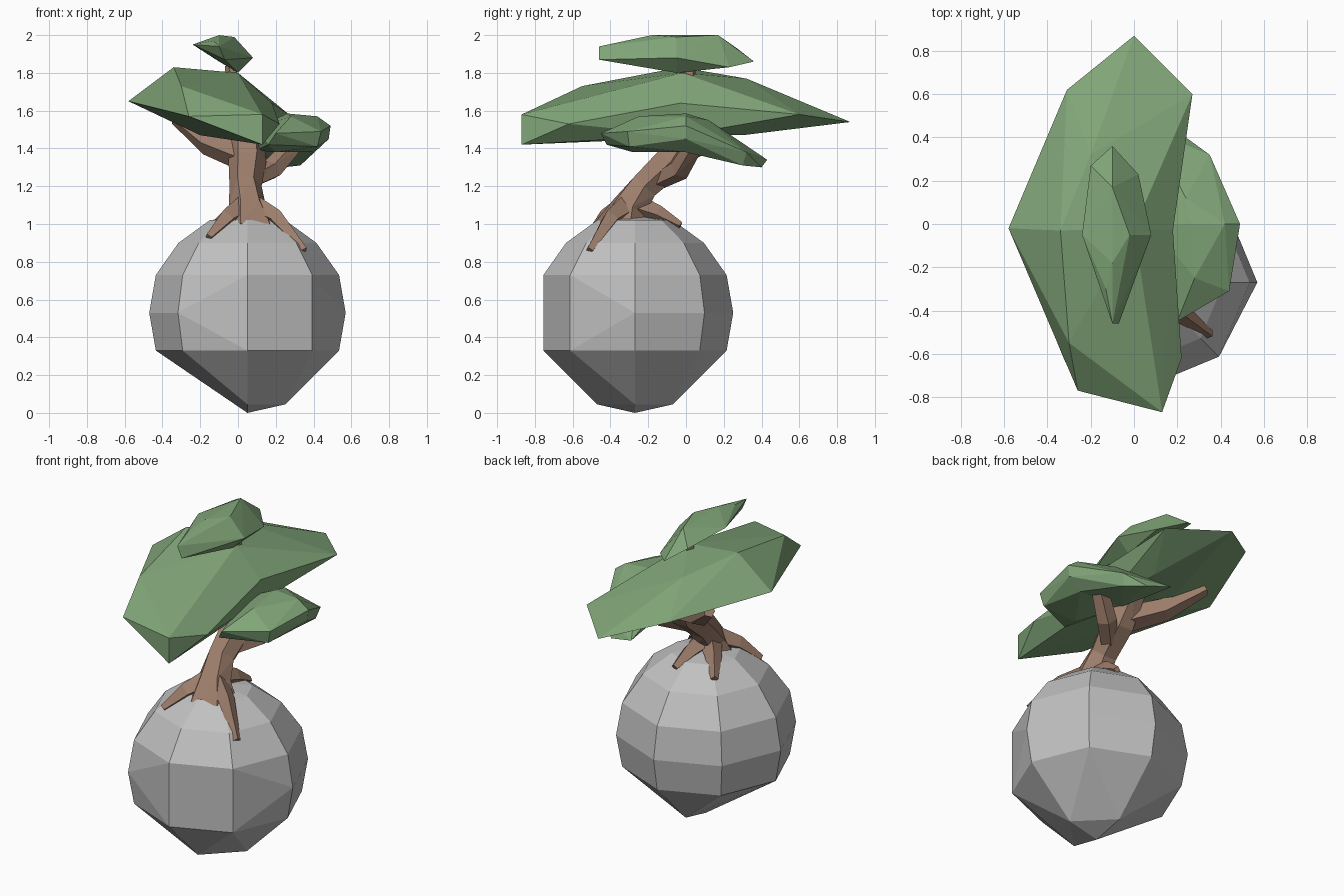
import bpy, bmesh
from math import cos, sin, pi
from mathutils import Vector

if "Cube" in bpy.data.objects:
    bpy.data.objects.remove(bpy.data.objects["Cube"], do_unlink=True)


def make_material(name, color):
    mat = bpy.data.materials.new(name)
    mat.use_nodes = True
    mat.diffuse_color = (*color, 1)
    mat.node_tree.nodes["Principled BSDF"].inputs["Base Color"].default_value = (*color, 1)
    return mat


leaf_green = make_material("leaf green", (.22, .38, .19))
bark_brown = make_material("bark brown", (.34, .21, .15))
stone_grey = make_material("stone grey", (.53, .53, .53))


def finish(bm, name, material):
    bmesh.ops.recalc_face_normals(bm, faces=bm.faces)
    mesh = bpy.data.meshes.new(name)
    bm.to_mesh(mesh)
    bm.free()
    mesh.materials.append(material)
    obj = bpy.data.objects.new(name, mesh)
    bpy.context.collection.objects.link(obj)
    return obj


def add_hull(bm, points):
    """Wrap a faceted convex skin around the points."""
    verts = [bm.verts.new(p) for p in points]
    result = bmesh.ops.convex_hull(bm, input=verts)
    loose = {g for g in result["geom_interior"] + result["geom_unused"]
             if isinstance(g, bmesh.types.BMVert)}
    bmesh.ops.delete(bm, geom=list(loose), context="VERTS")


def foliage(name, front, middle, back):
    """Two skins meeting at a shared middle section, so the sides may be waisted."""
    bm = bmesh.new()
    add_hull(bm, front + middle)
    add_hull(bm, middle + back)
    section = [Vector(p) for p in middle]

    def on_section(vert):
        return any((vert.co - p).length < .001 for p in section)

    inner = [f for f in bm.faces if all(on_section(v) for v in f.verts)]
    bmesh.ops.delete(bm, geom=inner, context="FACES")
    bmesh.ops.remove_doubles(bm, verts=bm.verts, dist=.001)
    return finish(bm, name, leaf_green)


def limb(name, path, radii, sides=5):
    """Faceted tapering tube along a path."""
    bm = bmesh.new()
    path = [Vector(p) for p in path]
    rings = []
    for i, (center, radius) in enumerate(zip(path, radii)):
        along = path[min(i + 1, len(path) - 1)] - path[max(i - 1, 0)]
        turn = along.to_track_quat("Z", "Y")
        rings.append([bm.verts.new(center + turn @ Vector(
            (radius * cos(2 * pi * k / sides), radius * sin(2 * pi * k / sides), 0)))
            for k in range(sides)])
    for low, high in zip(rings, rings[1:]):
        for k in range(sides):
            n = (k + 1) % sides
            bm.faces.new((low[k], low[n], high[n], high[k]))
    bm.faces.new(rings[0])
    bm.faces.new(rings[-1])
    bmesh.ops.triangulate(bm, faces=bm.faces)
    return finish(bm, name, bark_brown)


# Boulder: eight-sided rings wrapped in a faceted skin, lopsided underneath
rock_x, rock_y = .05, -.27


def ring(radius, z, angles):
    return [(rock_x + radius * cos(a * pi / 4), rock_y + radius * sin(a * pi / 4), z)
            for a in angles]


boulder_points = [(rock_x, rock_y, 0), (rock_x, rock_y, 1.045)]
boulder_points += ring(.2, .045, (0, 2, 6))
for radius, z in ((.485, .33), (.485, .73), (.365, .9), (.2, 1.02)):
    boulder_points += ring(radius, z, range(8))
boulder_points += ring(.52, .53, (0, 1, 2, 3, 4, 5))
bm = bmesh.new()
add_hull(bm, boulder_points)
finish(bm, "boulder", stone_grey)

# Large main foliage
foliage(
    "main_foliage",
    front=[(.13, -.87, 1.42), (.13, -.87, 1.58), (.22, -.62, 1.53),
           (-.26, -.77, 1.57), (-.3, -.55, 1.73), (0, -.4, 1.44)],
    middle=[(-.58, -.02, 1.65), (-.34, -.03, 1.83), (0, -.02, 1.8),
            (.18, -.03, 1.64), (.14, -.03, 1.47), (-.2, -.03, 1.47)],
    back=[(0, .87, 1.54), (.27, .6, 1.58), (-.31, .62, 1.63),
          (-.2, .32, 1.77), (.1, .3, 1.47)])

# Small foliage on top
foliage(
    "top_foliage",
    front=[(-.1, -.46, 1.94), (-.07, -.46, 1.87), (-.1, -.18, 2), (-.13, -.3, 1.97)],
    middle=[(-.24, -.05, 1.95), (-.1, -.05, 2), (-.02, -.05, 1.99),
            (.08, -.05, 1.88), (0, -.05, 1.8)],
    back=[(-.1, .36, 1.86), (.02, .23, 1.83), (-.2, .27, 1.93), (-.1, .17, 2)])

# Side foliage, drooping toward the back
foliage(
    "side_foliage",
    front=[(.2, -.45, 1.48), (.16, -.42, 1.42), (.44, -.31, 1.49), (.42, -.3, 1.41),
           (.28, -.25, 1.57), (.2, -.28, 1.38)],
    middle=[(.49, 0, 1.52), (.48, 0, 1.45), (.42, 0, 1.57), (.26, 0, 1.585),
            (.08, 0, 1.5), (.1, 0, 1.39), (.4, 0, 1.38)],
    back=[(.35, .32, 1.38), (.24, .4, 1.3), (.08, .43, 1.34),
          (.33, .3, 1.31), (.24, .12, 1.55)])

# Trunk leaning back, with limbs holding the side masses
limb("trunk", [(.06, -.34, .96), (.05, -.3, 1.09), (.04, -.22, 1.2),
               (.05, -.08, 1.33), (.04, .02, 1.5)], (.16, .1, .085, .1, .09), sides=6)
limb("left_branch", [(.03, -.06, 1.36), (-.15, .08, 1.43), (-.33, .24, 1.56)],
     (.08, .07, .035))
limb("right_branch", [(.06, -.15, 1.23), (.18, -.03, 1.29), (.3, .05, 1.42)],
     (.05, .06, .05))
limb("crown_branch", [(.02, 0, 1.5), (-.04, .02, 1.84)], (.07, .03))

# Roots gripping the boulder
root_tips = {
    "front_right_root": [(-.06, -.43, 1.03), (-.155, -.52, .93)],
    "front_left_root": [(.2, -.4, 1.03), (.35, -.51, .86)],
    "back_right_root": [(-.05, -.2, 1.04), (-.15, -.07, .97)],
    "back_left_root": [(.08, -.15, 1.05), (.1, -.03, .99)],
}
for name, path in root_tips.items():
    limb(name, [(.05, -.3, 1.1)] + path, (.075, .05, .022), sides=4)
